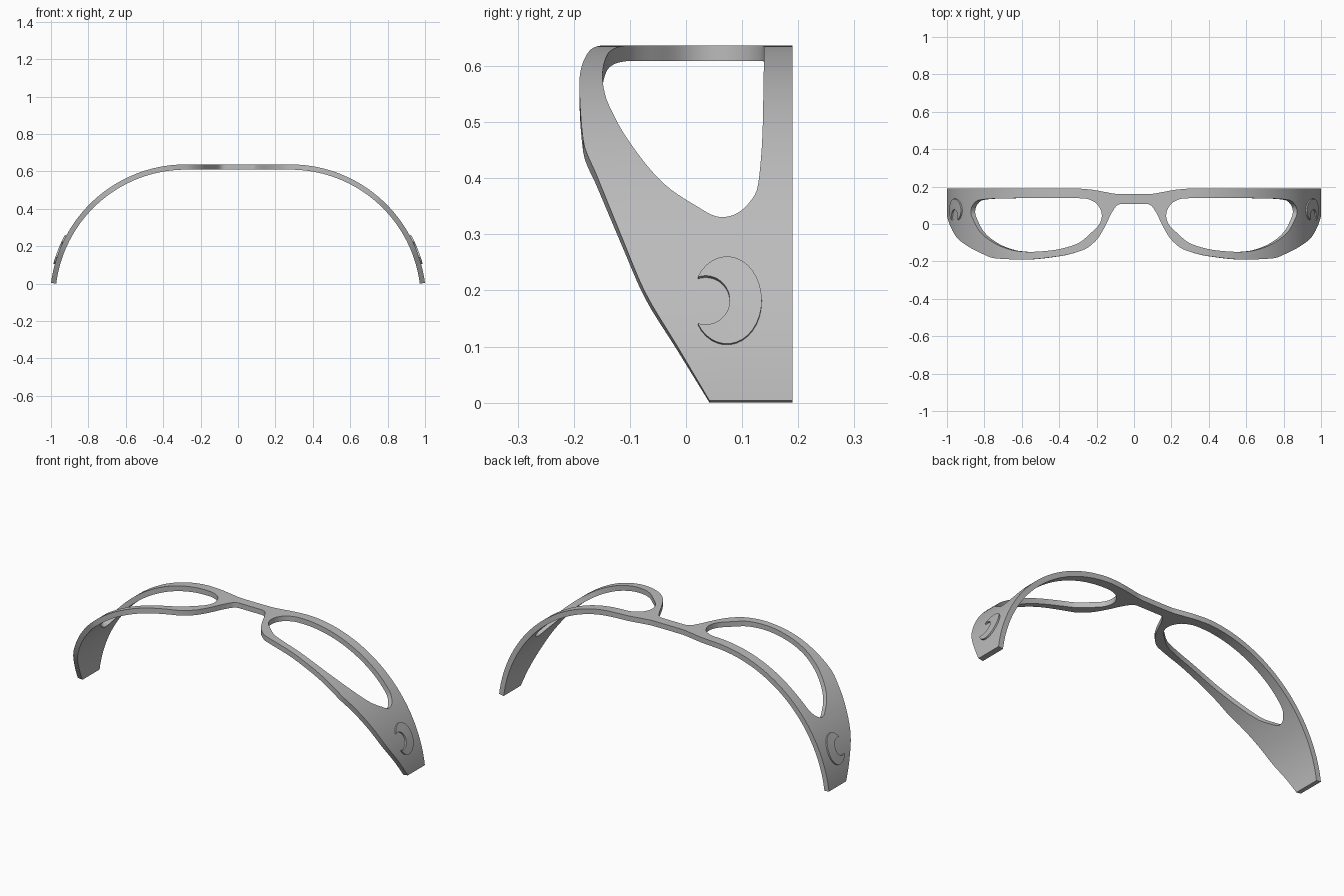
import bpy, bmesh, math

cube = bpy.data.objects.get("Cube")
if cube:
    bpy.data.objects.remove(cube)

FLAT, RADIUS, TOP, THICK = 0.28, 0.7254, 0.637, 0.028
CENTRE_Z = TOP - RADIUS
S_END = FLAT + RADIUS * math.acos(-CENTRE_Z / (RADIUS - THICK))

grey = bpy.data.materials.new("plain_grey")
grey.use_nodes = True
grey.diffuse_color = (0.5, 0.5, 0.5, 1)
grey.node_tree.nodes["Principled BSDF"].inputs["Base Color"].default_value = (0.5, 0.5, 0.5, 1)


def s_of_x(x):
    """Distance along the bent band for a given x."""
    return x if x < FLAT else FLAT + RADIUS * math.asin(min(1, (x - FLAT) / RADIUS))


def bend(s, y, h):
    """Wrap the flat band point (s, y) at height h onto the arch."""
    a = max(0, abs(s) - FLAT) / RADIUS
    x = min(abs(s), FLAT) + (RADIUS + h) * math.sin(a)
    return (math.copysign(x, s), y, CENTRE_Z + (RADIUS + h) * math.cos(a))


def smooth(keys, v):
    """Monotone cubic through the keys."""
    n = len(keys) - 1
    d = [(keys[i + 1][1] - keys[i][1]) / (keys[i + 1][0] - keys[i][0]) for i in range(n)]
    m = [d[0]] + [2 * a * b / (a + b) if a * b > 0 else 0 for a, b in zip(d, d[1:])] + [d[-1]]
    i = max([k for k in range(n) if keys[k][0] <= v] or [0])
    w = keys[i + 1][0] - keys[i][0]
    t = min(1, max(0, (v - keys[i][0]) / w))
    return (keys[i][1] * (1 + 2 * t) * (1 - t) ** 2 + keys[i + 1][1] * t * t * (3 - 2 * t)
            + w * t * (1 - t) * (m[i] * (1 - t) - m[i + 1] * t))


def bent_plate(name, quads, low, high):
    """Thicken flat quads between two heights and bend them."""
    bm = bmesh.new()
    cache = {}
    for quad in quads:
        vs = []
        for s, y in quad:
            key = (round(s, 5), round(y, 5))
            if key not in cache:
                cache[key] = bm.verts.new((s, y, low))
            if cache[key] not in vs:
                vs.append(cache[key])
        if len(vs) > 2:
            bm.faces.new(vs)
    ext = bmesh.ops.extrude_face_region(bm, geom=bm.faces[:], use_keep_orig=True)
    for v in ext["geom"]:
        if isinstance(v, bmesh.types.BMVert):
            v.co.z = high
    for v in bm.verts:
        v.co = bend(*v.co)
    bmesh.ops.recalc_face_normals(bm, faces=bm.faces[:])
    mesh = bpy.data.meshes.new(name)
    bm.to_mesh(mesh)
    bm.free()
    mesh.materials.append(grey)
    obj = bpy.data.objects.new(name, mesh)
    bpy.context.collection.objects.link(obj)
    bpy.ops.object.select_all(action="DESELECT")
    obj.select_set(True)
    bpy.context.view_layer.objects.active = obj
    bpy.ops.object.shade_smooth_by_angle(angle=math.radians(35))
    return obj


# Frame outline, as (x, y) on the arch
front_edge = [(0, .107), (.07, .107), (.09, .1), (.115, .067), (.158, -.019), (.2, -.085),
              (.265, -.136), (.4, -.172), (.585, -.19), (.65, -.189), (.747, -.183), (.814, -.158),
              (.911, -.104), (.946, -.074), (.981, -.014), (1, .044)]
back_edge = [(0, .16), (.09, .161), (.16, .172), (.23, .184), (.32, .19), (1, .19)]
front_edge = [(s_of_x(x), y) for x, y in front_edge]
back_edge = [(s_of_x(x), y) for x, y in back_edge]

# Lens opening, keyed by an angle so that its ends are round
hole_front = [(.172, .045), (.185, 0), (.227, -.045), (.307, -.107), (.45, -.142), (.56, -.149),
              (.62, -.145), (.7, -.124), (.777, -.083), (.826, -.038), (.86, .024), (.872, .065)]
hole_back = [(.172, .045), (.18, .08), (.21, .117), (.27, .137), (.4, .139), (.7, .137),
             (.829, .128), (.86, .104), (.872, .065)]
H0, H1 = s_of_x(.172), s_of_x(.872)
MID, HALF = (H0 + H1) / 2, (H1 - H0) / 2


def angle_keys(keys):
    return [(math.acos(max(-1, min(1, (MID - s_of_x(x)) / HALF))), y) for x, y in keys]


hole_front, hole_back = angle_keys(hole_front), angle_keys(hole_back)


def column(s, t=None):
    lo, hi = smooth(front_edge, s), smooth(back_edge, s)
    if t is None:
        ys = (lo, (lo + hi) / 2, (lo + hi) / 2, hi)
    else:
        ys = (lo, smooth(hole_front, t), smooth(hole_back, t), hi)
    return [(s, y) for y in ys]


N = 56
columns = [column(H0 * i / 20) for i in range(20)]
columns += [column(MID - HALF * math.cos(math.pi * i / N), math.pi * i / N) for i in range(N + 1)]
columns += [column(H1 + (S_END - H1) * i / 14) for i in range(1, 15)]

quads = []
for a, b in zip(columns, columns[1:]):
    for k in (0, 2):
        quad = [a[k], b[k], b[k + 1], a[k + 1]]
        quads.append(quad)
        quads.append([(-s, y) for s, y in reversed(quad)])
bent_plate("glasses_frame", quads, -THICK, 0)


# Raised crescent on each temple
def on_side(y, z):
    return (FLAT + RADIUS * math.acos((z - CENTRE_Z) / RADIUS), y)


def arc(cy, ry, rz, spread, n=28):
    angles = [math.radians(spread * (2 * i / n - 1)) for i in range(n + 1)]
    return [on_side(cy + ry * math.cos(a), .18 + rz * math.sin(a)) for a in angles]


outer, inner = arc(.073, .062, .077, 148.5), arc(.035, .043, .043, 109)
outer[0], outer[-1] = inner[0], inner[-1]
quads = [[outer[i], outer[i + 1], inner[i + 1], inner[i]] for i in range(len(outer) - 1)]
for side in (1, -1):
    name = "left_crescent" if side > 0 else "right_crescent"
    bent_plate(name, [[(side * s, y) for s, y in q] for q in quads], -.005, .008)
